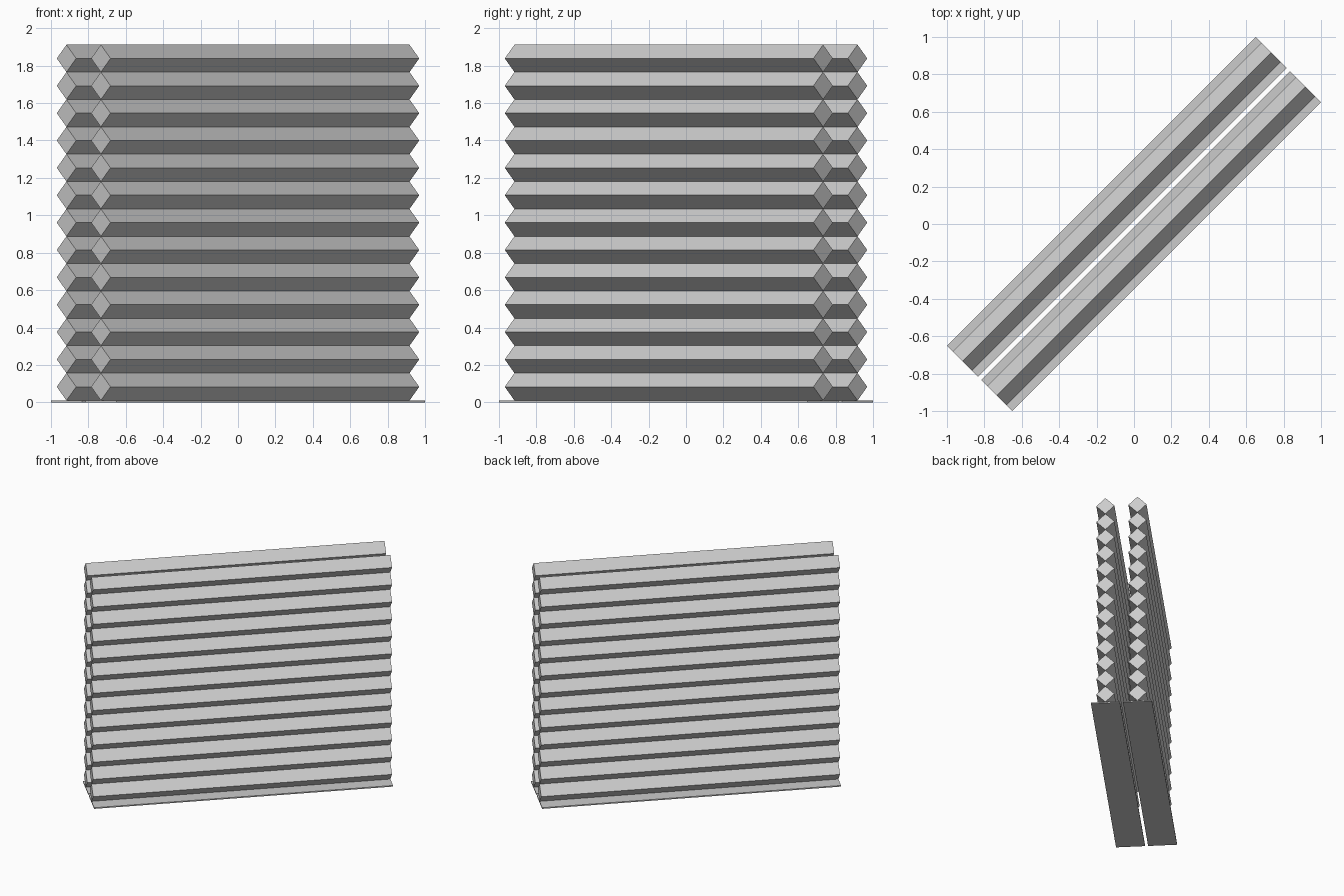
import bpy, bmesh, math
from mathutils import Matrix

if "Cube" in bpy.data.objects:
    bpy.data.objects.remove(bpy.data.objects["Cube"])

HALF_LEN = 1.167      # half length of bars and plates
ROW_OFFSET = 0.13     # row centre from the middle
PLATE_HALF = 0.1175   # half width of a base plate
PLATE_H = 0.01
PITCH = 0.1463        # height of one stacked bar
BARS = 13
TURN = Matrix.Rotation(math.radians(45), 4, 'Z')

grey = bpy.data.materials.new("light_grey")
grey.diffuse_color = (0.6, 0.6, 0.6, 1)
grey.use_nodes = True
grey.node_tree.nodes["Principled BSDF"].inputs["Base Color"].default_value = grey.diffuse_color


def prism(name, profile):
    """Extrude a (y, z) profile along the length, then turn it diagonal."""
    bm = bmesh.new()
    ends = [[bm.verts.new((x, y, z)) for y, z in profile]
            for x in (-HALF_LEN, HALF_LEN)]
    n = len(profile)
    bm.faces.new(ends[0])
    bm.faces.new(ends[1][::-1])
    for i in range(n):
        j = (i + 1) % n
        bm.faces.new((ends[0][i], ends[0][j], ends[1][j], ends[1][i]))
    bmesh.ops.recalc_face_normals(bm, faces=bm.faces)
    bm.transform(TURN)
    mesh = bpy.data.meshes.new(name)
    bm.to_mesh(mesh)
    bm.free()
    mesh.materials.append(grey)
    obj = bpy.data.objects.new(name, mesh)
    bpy.context.collection.objects.link(obj)


for side, label in ((1, "back"), (-1, "front")):
    c = side * ROW_OFFSET
    # Thin base plate under the row
    prism(f"{label}_base_plate", [(c - PLATE_HALF, 0), (c + PLATE_HALF, 0),
                                  (c + PLATE_HALF, PLATE_H), (c - PLATE_HALF, PLATE_H)])
    # Stack of square bars standing on their edges
    r = PITCH / 2
    for k in range(BARS):
        z = PLATE_H + r + k * PITCH
        prism(f"{label}_bar_{k + 1}", [(c, z - r), (c + r, z), (c, z + r), (c - r, z)])
